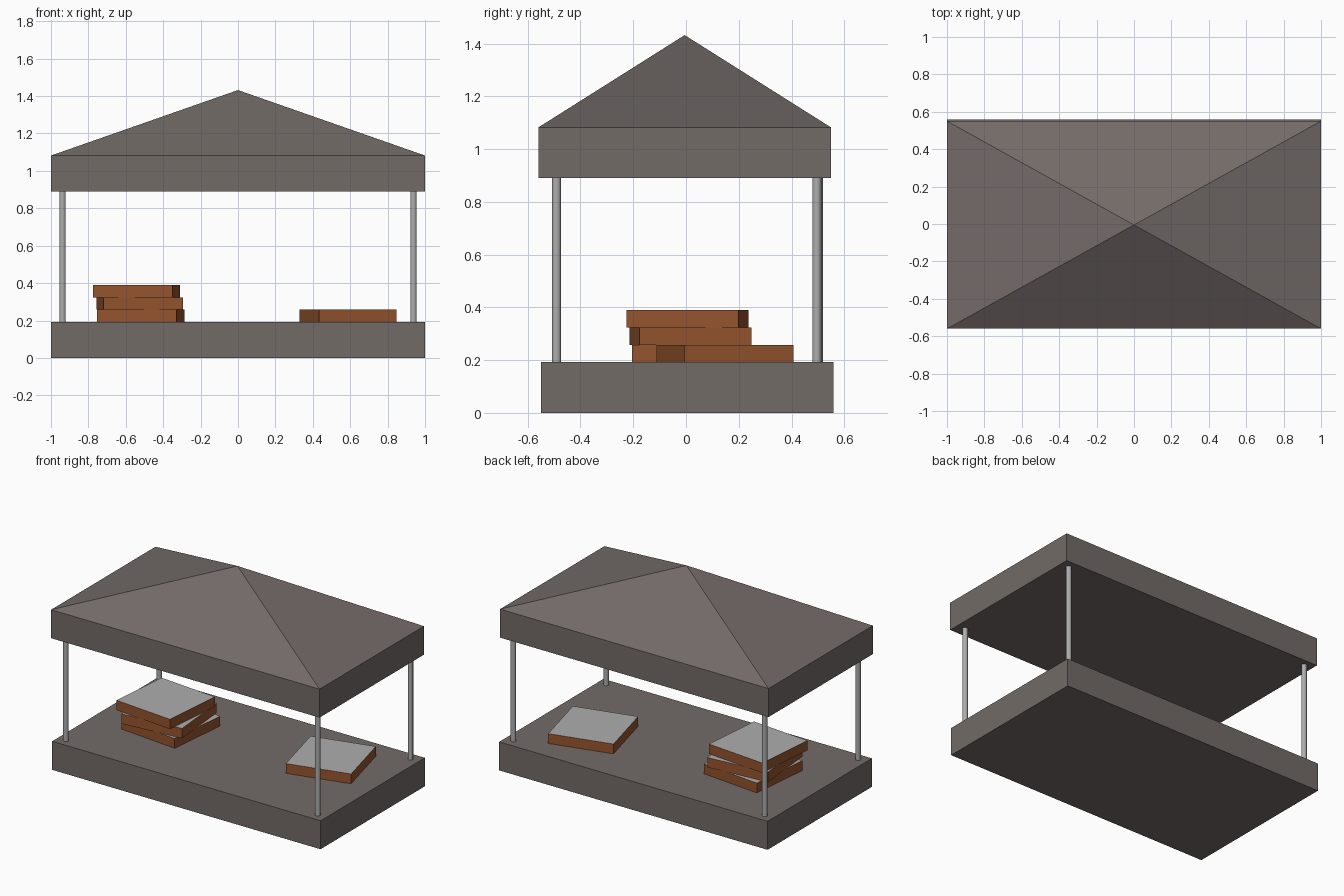
import bpy, bmesh, math
from mathutils import Matrix

if "Cube" in bpy.data.objects:
    bpy.data.objects.remove(bpy.data.objects["Cube"])


def material(name, rgb):
    m = bpy.data.materials.new(name)
    m.diffuse_color = (*rgb, 1)
    m.use_nodes = True
    m.node_tree.nodes["Principled BSDF"].inputs["Base Color"].default_value = m.diffuse_color
    return m


STONE = material("brownish grey", (0.17, 0.145, 0.137))
BROWN = material("rust brown", (0.30, 0.087, 0.027))
GREY = material("light grey", (0.42, 0.42, 0.42))


def finish(name, bm, mats):
    me = bpy.data.meshes.new(name)
    bmesh.ops.recalc_face_normals(bm, faces=bm.faces)
    bm.to_mesh(me)
    bm.free()
    for m in mats:
        me.materials.append(m)
    ob = bpy.data.objects.new(name, me)
    bpy.context.collection.objects.link(ob)
    return ob


def block(center, size, turn=0):
    bm = bmesh.new()
    bmesh.ops.create_cube(bm, size=1, matrix=Matrix.Translation(center)
                          @ Matrix.Rotation(math.radians(turn), 4, 'Z')
                          @ Matrix.Diagonal((*size, 1)))
    return bm


# Floor slab
finish("floor_slab", block((0, 0.005, 0.096), (2, 1.11, 0.192)), [STONE])

# Roof: fascia block with its top poked up into a pyramid
bm = block((0, -0.005, 0.986), (2, 1.11, 0.192))
top = [f for f in bm.faces if f.normal.z > 0.9]
poked = bmesh.ops.poke(bm, faces=top)
poked["verts"][0].co.z = 1.432
finish("roof", bm, [STONE])

# Corner posts
for name, x, y in (("front_left_post", -0.938, -0.491), ("front_right_post", 0.938, -0.491),
                   ("back_left_post", -0.938, 0.502), ("back_right_post", 0.938, 0.496)):
    bm = bmesh.new()
    bmesh.ops.create_cone(bm, cap_ends=True, segments=16, radius1=0.017, radius2=0.017,
                          depth=0.70, matrix=Matrix.Translation((x, y, 0.541)))
    for f in bm.faces:
        f.smooth = abs(f.normal.z) < 0.5
    for e in bm.edges:
        e.smooth = all(f.smooth for f in e.link_faces)
    finish(name, bm, [GREY])

# Square trays: brown sides, grey top
S, H = 0.426, 0.066
for name, x, y, level, turn in (("single_tray", 0.588, 0.148, 0, 14.3),
                                ("stack_tray_bottom", -0.52, 0.029, 0, -5.7),
                                ("stack_tray_middle", -0.5255, 0.017, 1, 5.2),
                                ("stack_tray_top", -0.5425, 0.006, 2, -5.2)):
    bm = block((x, y, 0.192 + H * (level + 0.5)), (S, S, H), turn)
    for f in bm.faces:
        f.material_index = 1 if f.normal.z > 0.5 else 0
    finish(name, bm, [BROWN, GREY])
